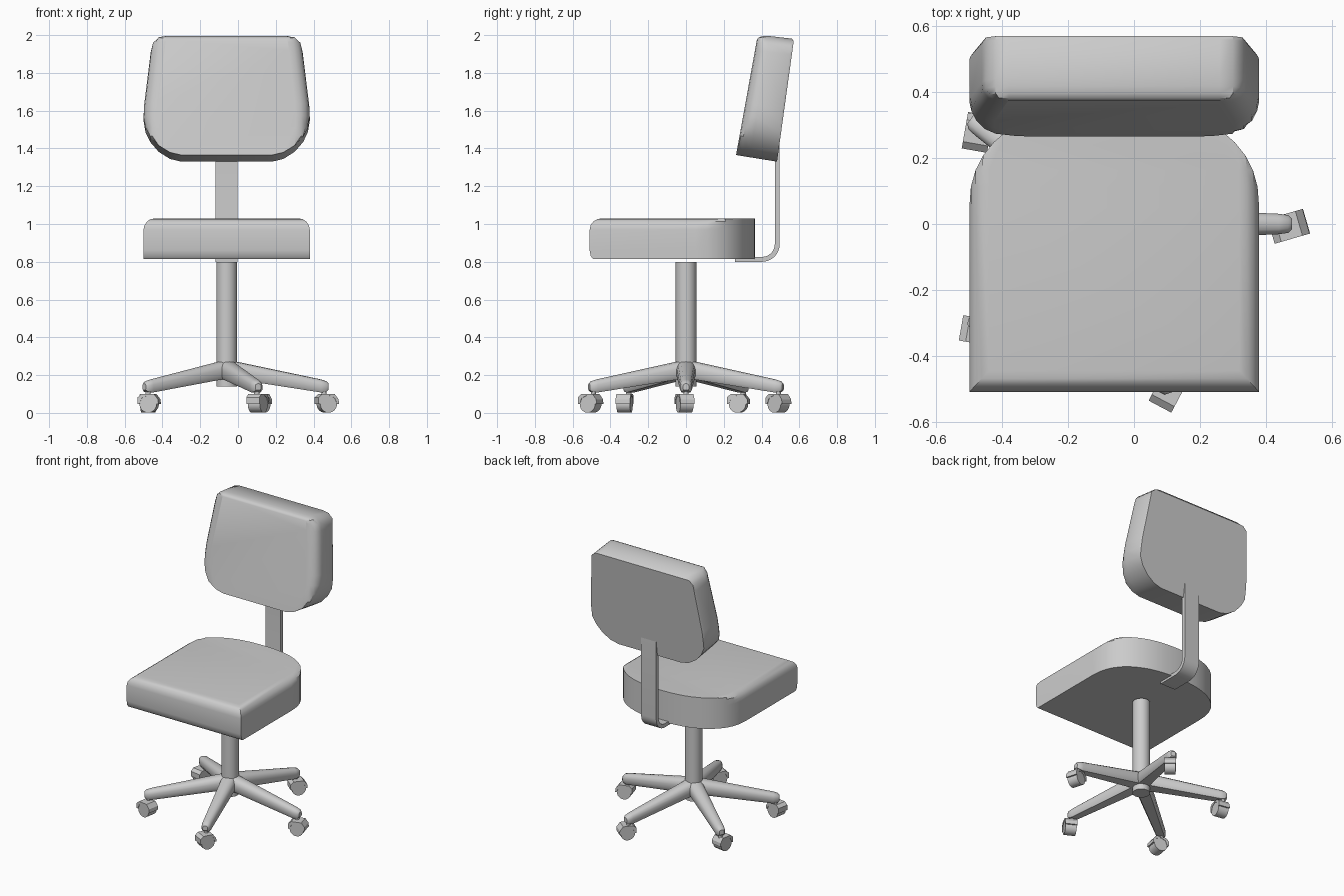
import bpy, bmesh
from math import sin, cos, pi, radians
from mathutils import Matrix, Vector

if "Cube" in bpy.data.objects:
    bpy.data.objects.remove(bpy.data.objects["Cube"])

CX = -0.06  # chair axis


def loft(name, rings, matrix=None, angle=35):
    """Skin closed rings of equal length and cap both ends."""
    bm = bmesh.new()
    vs = [[bm.verts.new(p) for p in r] for r in rings]
    n = len(rings[0])
    for a, b in zip(vs, vs[1:]):
        for i in range(n):
            j = (i + 1) % n
            bm.faces.new((a[i], a[j], b[j], b[i]))
    bm.faces.new(vs[0][::-1])
    bm.faces.new(vs[-1])
    bmesh.ops.remove_doubles(bm, verts=bm.verts, dist=0.0005)
    bmesh.ops.recalc_face_normals(bm, faces=bm.faces)
    me = bpy.data.meshes.new(name)
    bm.to_mesh(me)
    bm.free()
    ob = bpy.data.objects.new(name, me)
    bpy.context.collection.objects.link(ob)
    if matrix:
        ob.matrix_world = matrix
    bpy.ops.object.select_all(action='DESELECT')
    ob.select_set(True)
    bpy.context.view_layer.objects.active = ob
    bpy.ops.object.shade_smooth_by_angle(angle=radians(angle))
    return ob


def circle(r, z, n=24):
    return [(r * cos(2 * pi * i / n), r * sin(2 * pi * i / n), z) for i in range(n)]


def clamp(v, lim):
    return max(-lim, min(lim, v))


def spow(v, e):
    return abs(v) ** e * (1 if v >= 0 else -1)


# quarter-round steps: (inset 0..1, rise 0..1)
ROUND = [(1 - cos(a), sin(a)) for a in (0, pi / 8, pi / 4, 3 * pi / 8, pi / 2)]

# Seat: square front, curved back, rounded front and side top edges
plan = [(-0.44, -0.51), (0.44, -0.51)]
for i in range(21):
    a = pi * i / 20
    plan.append((0.44 * spow(cos(a), 0.87), 0.05 + 0.315 * spow(sin(a), 0.87)))


def seat_ring(z, side, front):
    return [(CX + clamp(x, 0.44 - side), max(y, -0.51 + front), z) for x, y in plan]


loft("seat", [seat_ring(0.815, 0, 0.018), seat_ring(0.83, 0, 0.006), seat_ring(0.86, 0, 0)]
     + [seat_ring(0.97 + 0.06 * h, 0.06 * k, 0.065 * k) for k, h in ROUND])

# Backrest: tapered, tilted pad with rounded front edges
half = [(0.24, 0), (0.30, 0.022), (0.36, 0.08), (0.405, 0.16), (0.43, 0.24), (0.44, 0.33),
        (0.437, 0.43), (0.402, 0.87), (0.39, 0.94), (0.36, 0.983), (0.32, 1.0)]
outline = half + [(-x, s) for x, s in reversed(half)]


def back_ring(d, side, top):
    """d = 0 at the front face, 1 at the rear face."""
    ring = []
    for x, s in outline:
        w = 0.44 - 0.075 * max(0, s - 0.4) - side
        x, s = clamp(x, w), min(s, 1 - top)
        front = Vector((0, 0.265 + 0.115 * s, 1.365 + 0.637 * s))
        rear = Vector((0, 0.482 + 0.09 * s, 1.33 + 0.65 * s))
        p = front.lerp(rear, d)
        ring.append((CX + x, p.y, p.z))
    return ring


loft("backrest", [back_ring(1, 0.01, 0.02), back_ring(0.94, 0, 0)]
     + [back_ring(0.33 * (1 - h), 0.075 * k, 0.04 * k) for k, h in ROUND])

# Back support: bent flat bar
path = [(0.26, 0.813, 0)]
path += [(0.403 + 0.08 * sin(a), 0.893 - 0.08 * cos(a), a)
         for a in [pi / 2 * i / 8 for i in range(9)]]
path += [(0.483, 1.47, pi / 2)]
T = 0.013
loft("back_support", [[(CX + sx * 0.058, y - st * T * sin(a), z + st * T * cos(a))
                       for sx, st in ((-1, -1), (1, -1), (1, 1), (-1, 1))] for y, z, a in path])

# Centre column
loft("column", [circle(0.055, 0.14), circle(0.055, 0.80)], Matrix.Translation((CX, 0, 0)))


# Five legs with rounded tops
def leg_ring(r, w, z0, z1):
    h = z1 - z0
    sec = [(-0.75, 0), (0.75, 0), (1, 0.2), (1, 0.6), (0.85, 0.82), (0.5, 0.96),
           (0, 1), (-0.5, 0.96), (-0.85, 0.82), (-1, 0.6), (-1, 0.2)]
    return [(r, w * u, z0 + h * v) for u, v in sec]


# Casters: wheel centre x, y and rolling direction in degrees
casters = [(0.47, -0.007, 16), (0.115, 0.49, 50), (-0.475, 0.278, 80),
           (-0.47, -0.325, -10), (0.105, -0.505, 62)]
for i, (x, y, turn) in enumerate(casters):
    rot = Matrix.Translation((CX, 0, 0)) @ Matrix.Rotation(radians(72 * i), 4, 'Z')
    loft(f"leg_{i + 1}", [leg_ring(0, 0.052, 0.185, 0.282), leg_ring(0.05, 0.05, 0.178, 0.272),
                          leg_ring(0.50, 0.031, 0.108, 0.177), leg_ring(0.528, 0.027, 0.112, 0.168),
                          leg_ring(0.54, 0.016, 0.122, 0.155)], rot)
    loft(f"caster_stem_{i + 1}", [circle(0.014, 0.085, 12), circle(0.014, 0.13, 12)],
         rot @ Matrix.Translation((0.515, 0, 0)))
    place = Matrix.Translation((x, y, 0.047)) @ Matrix.Rotation(radians(turn), 4, 'Z')
    # wheel lies across the rolling direction
    loft(f"wheel_{i + 1}", [circle(0.046, -0.036), circle(0.046, 0.036)],
         place @ Matrix.Rotation(pi / 2, 4, 'X'))
    # faceted hood over the upper half of the wheel
    outer = [(0.056, 0), (0.054, 0.025), (0.032, 0.053), (-0.035, 0.053), (-0.056, 0.035), (-0.056, 0)]
    inner = [(0.046 * cos(a), 0.046 * sin(a)) for a in (pi, 3 * pi / 4, pi / 2, pi / 4, 0)]
    loft(f"caster_hood_{i + 1}", [[(u, w, v) for u, v in outer + inner] for w in (-0.039, 0.039)],
         place, 20)
